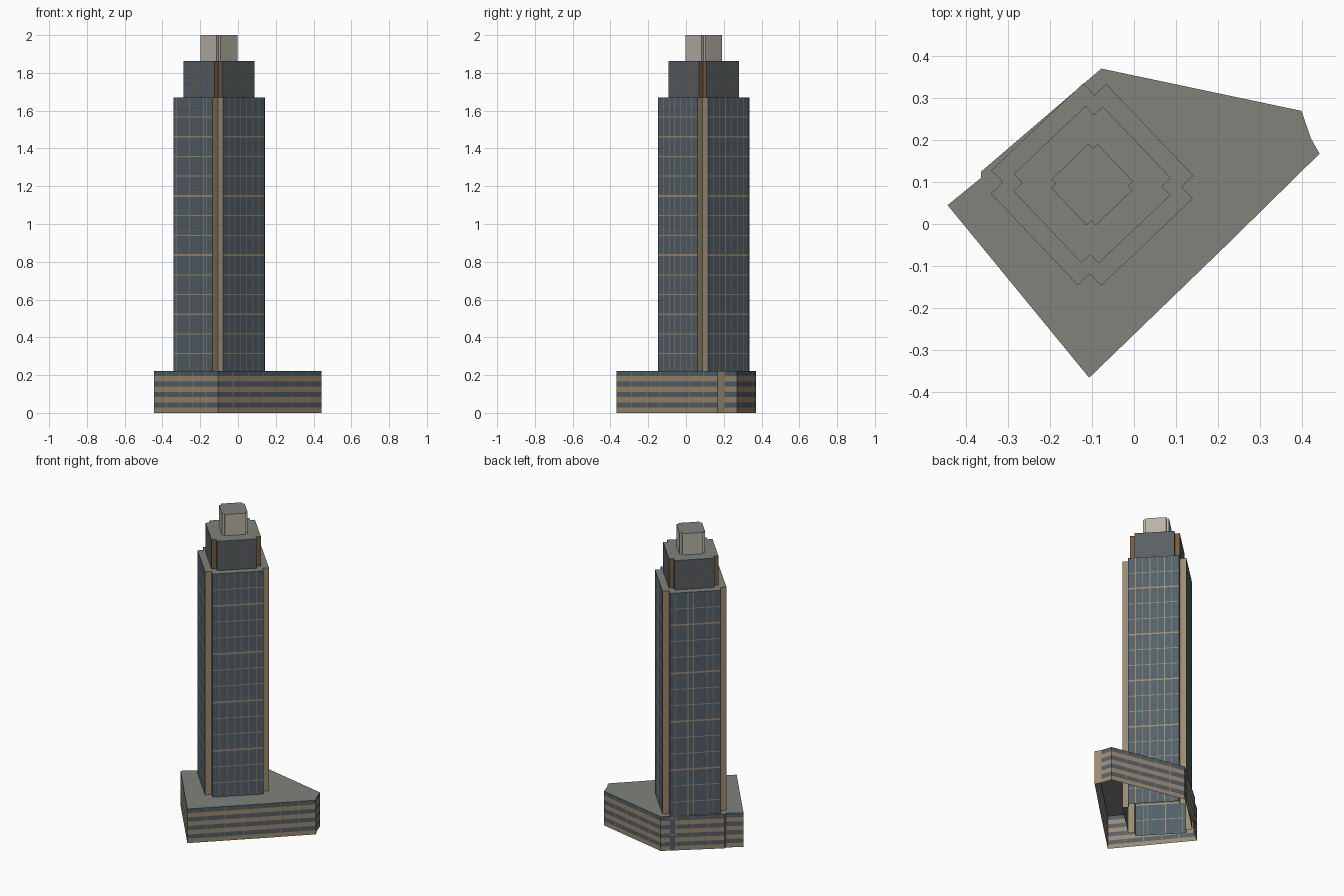
import bpy, bmesh, math

if "Cube" in bpy.data.objects:
    bpy.data.objects.remove(bpy.data.objects["Cube"])


def material(name, r, g, b):
    lin = [((c / 255 + 0.055) / 1.055) ** 2.4 for c in (r, g, b)]
    m = bpy.data.materials.new(name)
    m.diffuse_color = (*lin, 1)
    m.use_nodes = True
    m.node_tree.nodes["Principled BSDF"].inputs["Base Color"].default_value = m.diffuse_color
    return m


MATS = [material("blue grey glass", 83, 96, 105),
        material("tan stone", 156, 139, 112),
        material("brown trim", 116, 92, 70),
        material("pale concrete", 184, 179, 167),
        material("grey roof", 127, 131, 123)]
GLASS, TAN, BROWN, PALE, ROOF = range(5)


def cuts(length, lines):
    """Sorted cell borders for a span crossed by (start, end) lines."""
    vals = {0.0, length}
    for a, b in lines:
        vals |= {max(0.0, a), min(length, b)}
    return sorted(vals)


def inside(v, lines):
    return any(a < v < b for a, b in lines)


def wall(bm, p, q, z0, z1, base, line=None, cols=(), rows=()):
    """Flat wall from p to q, cut into cells; cells on a line take its colour."""
    length = math.dist(p, q)
    us, ws = cuts(length, cols), cuts(z1 - z0, rows)
    for u0, u1 in zip(us, us[1:]):
        for w0, w1 in zip(ws, ws[1:]):
            def pt(u, w):
                t = u / length
                return bm.verts.new((p[0] + (q[0] - p[0]) * t,
                                     p[1] + (q[1] - p[1]) * t, z0 + w))
            f = bm.faces.new([pt(u0, w0), pt(u1, w0), pt(u1, w1), pt(u0, w1)])
            hit = inside((u0 + u1) / 2, cols) or inside((w0 + w1) / 2, rows)
            f.material_index = line if hit else base


def finish(name, bm, outline, z):
    """Add the flat roof and make the object."""
    roof = bm.faces.new([bm.verts.new((x, y, z)) for x, y in outline])
    roof.material_index = ROOF
    bmesh.ops.remove_doubles(bm, verts=bm.verts, dist=1e-5)
    me = bpy.data.meshes.new(name)
    bm.to_mesh(me)
    bm.free()
    for m in MATS:
        me.materials.append(m)
    ob = bpy.data.objects.new(name, me)
    bpy.context.collection.objects.link(ob)


def strip(c, w):
    return (c - w / 2, c + w / 2)


def notched_square(h, n):
    """Turned square with a step cut from each corner: side, notch, notch."""
    a = math.radians(43.5)
    pts = []
    for k in range(4):
        c, s = math.cos(a + k * math.pi / 2), math.sin(a + k * math.pi / 2)
        for x, y in ((h, n - h), (h, h - n), (h - n, h - n)):
            pts.append((x * c - y * s - 0.1, x * s + y * c + 0.094))
    return pts


def tier(name, h, n, z0, z1, base, line, corner, fractions, rows, width):
    pts = notched_square(h, n)
    bm = bmesh.new()
    for i, p in enumerate(pts):
        q = pts[(i + 1) % len(pts)]
        if i % 3:
            wall(bm, p, q, z0, z1, corner)
        else:
            cols = [strip(f * math.dist(p, q), width) for f in fractions[i // 3]]
            wall(bm, p, q, z0, z1, base, line, cols, rows)
    finish(name, bm, pts, z1)


# podium: striped walls, two short walls in plain stone
outline = [(-0.445, 0.045), (-0.107, -0.367), (0.215, -0.056), (0.443, 0.168),
           (0.422, 0.205), (0.40, 0.27), (-0.078, 0.371), (-0.365, 0.125),
           (-0.365, 0.11)]
TOP = 0.222
band = TOP / 8
bm = bmesh.new()
for i, p in enumerate(outline):
    q = outline[(i + 1) % len(outline)]
    if i in (3, 7):
        wall(bm, p, q, 0, TOP, TAN)
        continue
    length = math.dist(p, q)
    count = max(1, round(length / 0.1))
    cols = [strip(length * k / count, 0.004) for k in range(1, count)]
    rows = [(band * k, band * (k + 1)) for k in range(0, 8, 2)]
    wall(bm, p, q, 0, TOP, GLASS, TAN, cols, rows)
finish("podium", bm, outline, TOP)

# main tower: floor lines, every third one thicker
floor = 1.671 / 16
rows = [strip(floor * k, 0.01 if k % 3 == 2 else 0.005) for k in range(1, 16)]
even = [k / 7 for k in range(1, 7)]
uneven_west = [0.1, 0.35, 0.46, 0.73, 0.85]
uneven_south = [0.08, 0.41, 0.77, 0.85]
tier("tower", 0.19, 0.039, 0, 1.671, GLASS, TAN, TAN,
     [even, uneven_west, uneven_south, even], rows, 0.004)

# upper setback with fine brown lines
rows = [strip(0.19 * k / 7, 0.004) for k in range(1, 7)]
tier("upper_setback", 0.147, 0.029, 1.671, 1.862, GLASS, BROWN, BROWN,
     [even] * 4, rows, 0.003)

# plain crown block
tier("crown", 0.0763, 0.015, 1.862, 2.0, PALE, PALE, PALE, [[]] * 4, [], 0)
